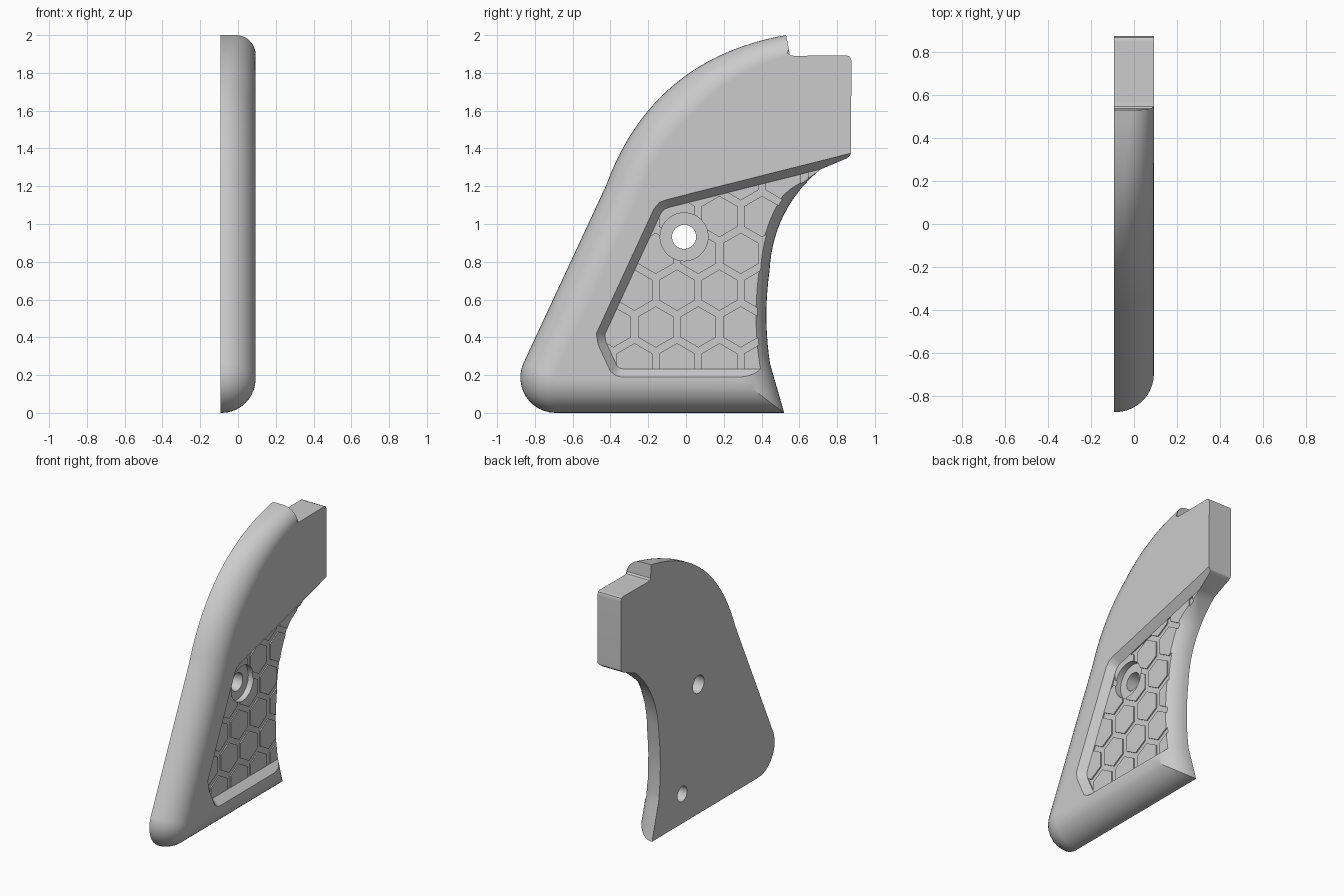
import bpy, bmesh, math
from mathutils import Vector

if "Cube" in bpy.data.objects:
    bpy.data.objects.remove(bpy.data.objects["Cube"])

HALF = 0.093      # half thickness
ROUND = 0.18      # main edge rounding
FLOOR = 0.034     # pocket floor height
PLATE = 0.042     # top of the honeycomb plates


def bow(p0, p1, sag, n):
    """Shallow curve between two (y, z) points, bulging left of travel."""
    a, b = Vector(p0), Vector(p1)
    d = (b - a).normalized()
    side = Vector((-d.y, d.x))
    return [a.lerp(b, i / n) + side * 4 * sag * (i / n) * (1 - i / n) for i in range(n + 1)]


def inward(points, radii):
    """Mitred inward direction for every point of a clockwise outline."""
    out = []
    n = len(points)
    for i, p in enumerate(points):
        d1 = (p - points[i - 1]).normalized()
        d2 = (points[(i + 1) % n] - p).normalized()
        n1, n2 = Vector((d1.y, -d1.x)), Vector((d2.y, -d2.x))
        if radii[(i + 1) % n] == 0:
            out.append(n1)
        elif radii[i - 1] == 0:
            out.append(n2)
        else:
            out.append((n1 + n2) / (1 + n1.dot(n2)))
    return out


def finish(name, bm):
    mesh = bpy.data.meshes.new(name)
    bm.to_mesh(mesh)
    bm.free()
    obj = bpy.data.objects.new(name, mesh)
    bpy.context.collection.objects.link(obj)
    return obj


def walls(bm, rings):
    """Outward walls between clockwise rings stacked along +x."""
    rows = [[bm.verts.new(co) for co in ring] for ring in rings]
    n = len(rows[0])
    for low, high in zip(rows, rows[1:]):
        for i in range(n):
            j = (i + 1) % n
            bm.faces.new((low[i], high[i], high[j], low[j]))
    return rows


def solid(bm, rings):
    rows = walls(bm, rings)
    bm.faces.new(rows[0])
    bm.faces.new(rows[-1][::-1])


def circle(centre, radius, x, sides):
    return [(x, centre[0] + radius * math.sin(math.tau * k / sides),
             centre[1] + radius * math.cos(math.tau * k / sides)) for k in range(sides)]


def prisms(name, centres, radius, x0, x1, sides):
    """Prisms along x at the given (y, z) centres, one corner pointing up."""
    bm = bmesh.new()
    for c in centres:
        solid(bm, [circle(c, radius, x, sides) for x in (x0, x1)])
    return finish(name, bm)


def subtract(obj, cutter):
    cutter.hide_render = True
    mod = obj.modifiers.new("cut", 'BOOLEAN')
    mod.operation = 'DIFFERENCE'
    mod.solver = 'EXACT'
    mod.use_hole_tolerant = True
    mod.object = cutter
    bpy.context.view_layer.update()
    dg = bpy.context.evaluated_depsgraph_get()
    mesh = bpy.data.meshes.new_from_object(obj.evaluated_get(dg))
    obj.modifiers.clear()
    obj.data = mesh
    bpy.data.objects.remove(cutter)


# Outline, clockwise: heel, back, notch, tab, front curve, toe
outline, radii = [], []


def add(points, radius):
    for i, p in enumerate(points):
        outline.append(Vector(p))
        radii.append(radius(i / max(len(points) - 1, 1)))


heel = [math.radians(270 - 114 * i / 12) for i in range(13)]
add([(-0.69 + 0.187 * math.cos(a), 0.187 + 0.187 * math.sin(a)) for a in heel], lambda t: ROUND)
add(bow((-0.425, 1.2), (0.53, 2.0), 0.18, 24), lambda t: ROUND - 0.075 * max(0, 2 * t - 1))
add([(0.537, 1.905), (0.548, 1.894), (0.575, 1.89), (0.85, 1.893), (0.868, 1.886),
     (0.876, 1.866), (0.873, 1.375), (0.867, 1.36)], lambda t: 0)
add([(0.85, 1.347)], lambda t: 0.02)
add(bow((0.71, 1.288), (0.442, 0.75), -0.065, 14), lambda t: min(ROUND, 0.045 + 0.4 * t))
add(bow((0.442, 0.75), (0.445, 0.26), -0.018, 10)[1:], lambda t: ROUND)
add([(0.52, 0.0)], lambda t: ROUND)

# Body with a rounded outer edge
dirs = inward(outline, radii)
rings = [[(-HALF, p.x, p.y) for p in outline]]
STEPS = 10
for k in range(STEPS + 1):
    a = math.pi / 2 * k / STEPS
    ring = []
    for p, r, d in zip(outline, radii, dirs):
        q = p + d * r * (1 - math.cos(a))
        ring.append((HALF - r + r * math.sin(a), q.x, q.y))
    rings.append(ring)
bm = bmesh.new()
rows = walls(bm, rings)
bm.faces.new(rows[-1][::-1])

# Blind pin hole, with the flat back filled in around it
pin = [circle((0.175, 0.213), 0.055, x, 32)[::-1] for x in (-HALF, -0.02)]
pin_rows = walls(bm, pin)
bm.faces.new(pin_rows[1][::-1])
rim = [bm.edges.get((loop[i - 1], loop[i])) for loop in (rows[0], pin_rows[0])
       for i in range(len(loop))]
filled = bmesh.ops.triangle_fill(bm, edges=rim, use_beauty=True, normal=(-1, 0, 0))
for face in filled["geom"]:
    if isinstance(face, bmesh.types.BMFace):
        face.normal_update()
        if face.normal.x > 0:
            face.normal_flip()
bmesh.ops.remove_doubles(bm, verts=bm.verts, dist=0.0002)
panel = finish("grip_panel", bm)

# Pocket with sloping walls, clockwise, leaving honeycomb plates on its floor
pocket = [Vector(p) for p in ((-0.475, 0.42), (-0.17, 1.08), (-0.14, 1.115), (-0.10, 1.13),
                              (1.1, 1.432), (1.1, 0.19), (-0.34, 0.19), (-0.37, 0.197),
                              (-0.40, 0.22), (-0.465, 0.36))]
slope = inward(pocket, [1] * len(pocket))


def pocket_ring(x):
    inset = (HALF - max(x, PLATE)) * 0.85
    return [(x, p.x + d.x * inset, p.y + d.y * inset) for p, d in zip(pocket, slope)]


bm = bmesh.new()
solid(bm, [pocket_ring(x) for x in (FLOOR, PLATE, HALF + 0.02)])
pocket_cutter = finish("pocket_cutter", bm)
PITCH = 0.225
cells = [(0.065 + PITCH * (c + 0.5 * (r % 2)), 0.455 + PITCH * 0.866 * r)
         for r in range(-2, 5) for c in range(-3, 4)]
subtract(pocket_cutter, prisms("honeycomb", cells, 0.109, FLOOR - 0.02, PLATE, 6))
subtract(panel, pocket_cutter)

# Screw hole with counterbore
screw = [(-0.01, 0.932)]
subtract(panel, prisms("counterbore", screw, 0.127, 0.0, 0.2, 48))
subtract(panel, prisms("screw_hole", screw, 0.064, -0.2, 0.2, 32))

# Colour and shading
grey = bpy.data.materials.new("plain_grey")
grey.use_nodes = True
colour = (0.6, 0.6, 0.6, 1)
grey.diffuse_color = colour
grey.node_tree.nodes["Principled BSDF"].inputs["Base Color"].default_value = colour
panel.data.materials.clear()
panel.data.materials.append(grey)
bpy.ops.object.select_all(action='DESELECT')
panel.select_set(True)
bpy.context.view_layer.objects.active = panel
bpy.ops.object.shade_smooth_by_angle(angle=math.radians(30))
weighted = panel.modifiers.new("weighted_normals", 'WEIGHTED_NORMAL')
weighted.keep_sharp = True
